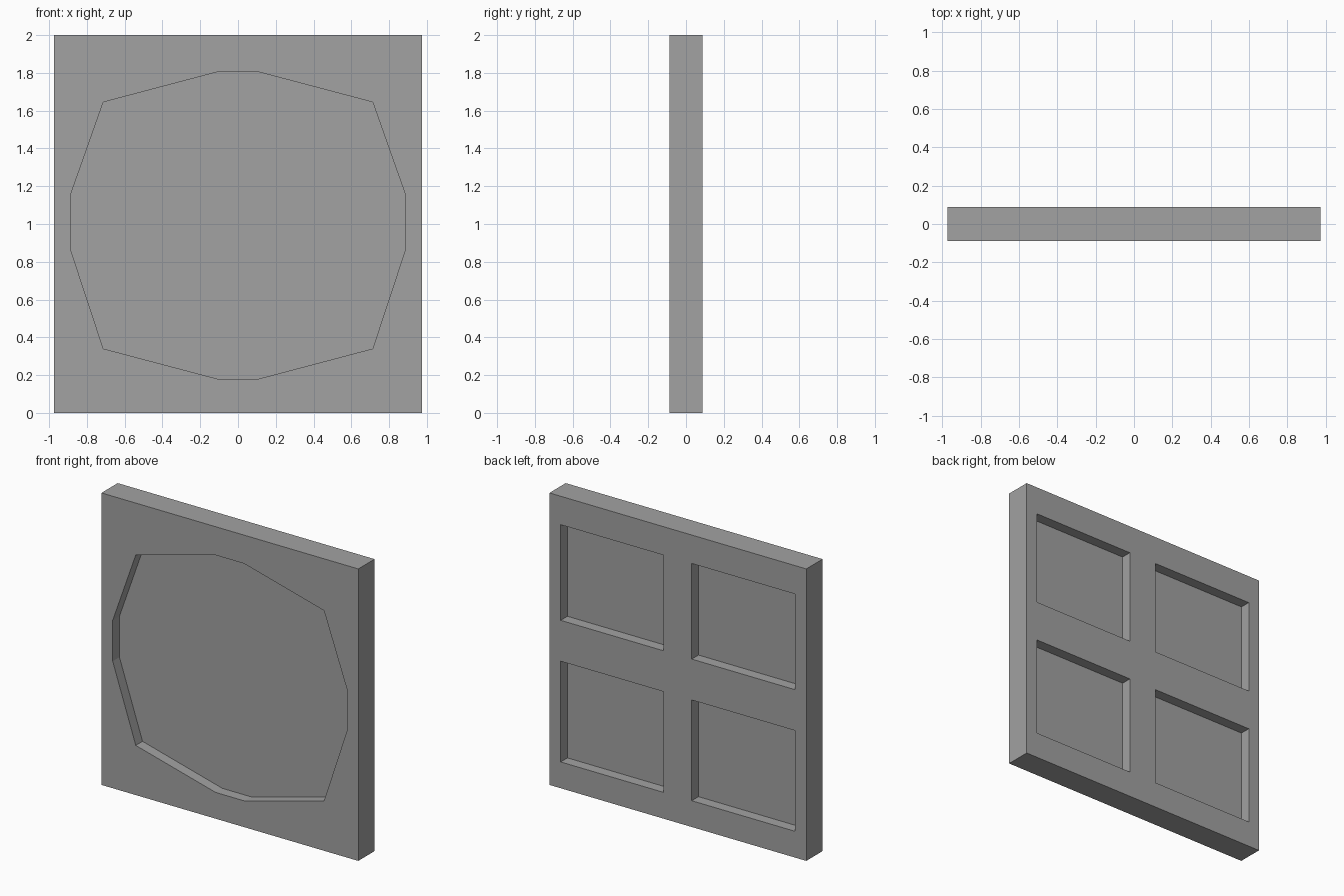
import bpy
import bmesh

cube = bpy.data.objects.get("Cube")
if cube:
    bpy.data.objects.remove(cube, do_unlink=True)

HALF_W, HALF_D, HEIGHT = 0.973, 0.088, 2.0
RECESS = 0.073

gray = bpy.data.materials.new("plain gray")
gray.use_nodes = True
gray.diffuse_color = (0.36, 0.36, 0.36, 1)
gray.node_tree.nodes["Principled BSDF"].inputs["Base Color"].default_value = gray.diffuse_color


def prism(name, outline, y0, y1):
    """Extrude an (x, z) outline from y0 to y1."""
    bm = bmesh.new()
    face = bm.faces.new([bm.verts.new((x, y0, z)) for x, z in outline])
    moved = bmesh.ops.extrude_face_region(bm, geom=[face])["geom"]
    verts = [v for v in moved if isinstance(v, bmesh.types.BMVert)]
    bmesh.ops.translate(bm, verts=verts, vec=(0, y1 - y0, 0))
    bmesh.ops.recalc_face_normals(bm, faces=bm.faces)
    mesh = bpy.data.meshes.new(name)
    bm.to_mesh(mesh)
    bm.free()
    mesh.materials.append(gray)
    obj = bpy.data.objects.new(name, mesh)
    bpy.context.collection.objects.link(obj)
    return obj


def rect(x0, x1, z0, z1):
    return [(x0, z0), (x1, z0), (x1, z1), (x0, z1)]


def carve(target, cutter):
    """Subtract the cutter from the target and delete it."""
    cutter.hide_render = True
    mod = target.modifiers.new("carve", "BOOLEAN")
    mod.operation = "DIFFERENCE"
    mod.solver = "EXACT"
    mod.object = cutter
    bpy.context.view_layer.objects.active = target
    bpy.ops.object.modifier_apply(modifier=mod.name)
    bpy.data.objects.remove(cutter, do_unlink=True)


# Main slab
panel = prism("wall_panel", rect(-HALF_W, HALF_W, 0, HEIGHT), -HALF_D, HALF_D)

# Twelve-sided recess in the front
right_side = [(0.108, 0.18), (0.713, 0.34), (0.888, 0.87),
              (0.888, 1.15), (0.713, 1.645), (0.108, 1.805)]
outline = right_side + [(-x, z) for x, z in reversed(right_side)]
carve(panel, prism("front_recess_cutter", outline, -HALF_D - 0.1, -HALF_D + RECESS))

# Four rectangular recesses in the back
for x0, x1 in ((-0.888, -0.105), (0.108, 0.888)):
    for z0, z1 in ((0.18, 0.87), (1.15, 1.805)):
        carve(panel, prism("back_recess_cutter", rect(x0, x1, z0, z1),
                           HALF_D - RECESS, HALF_D + 0.1))
